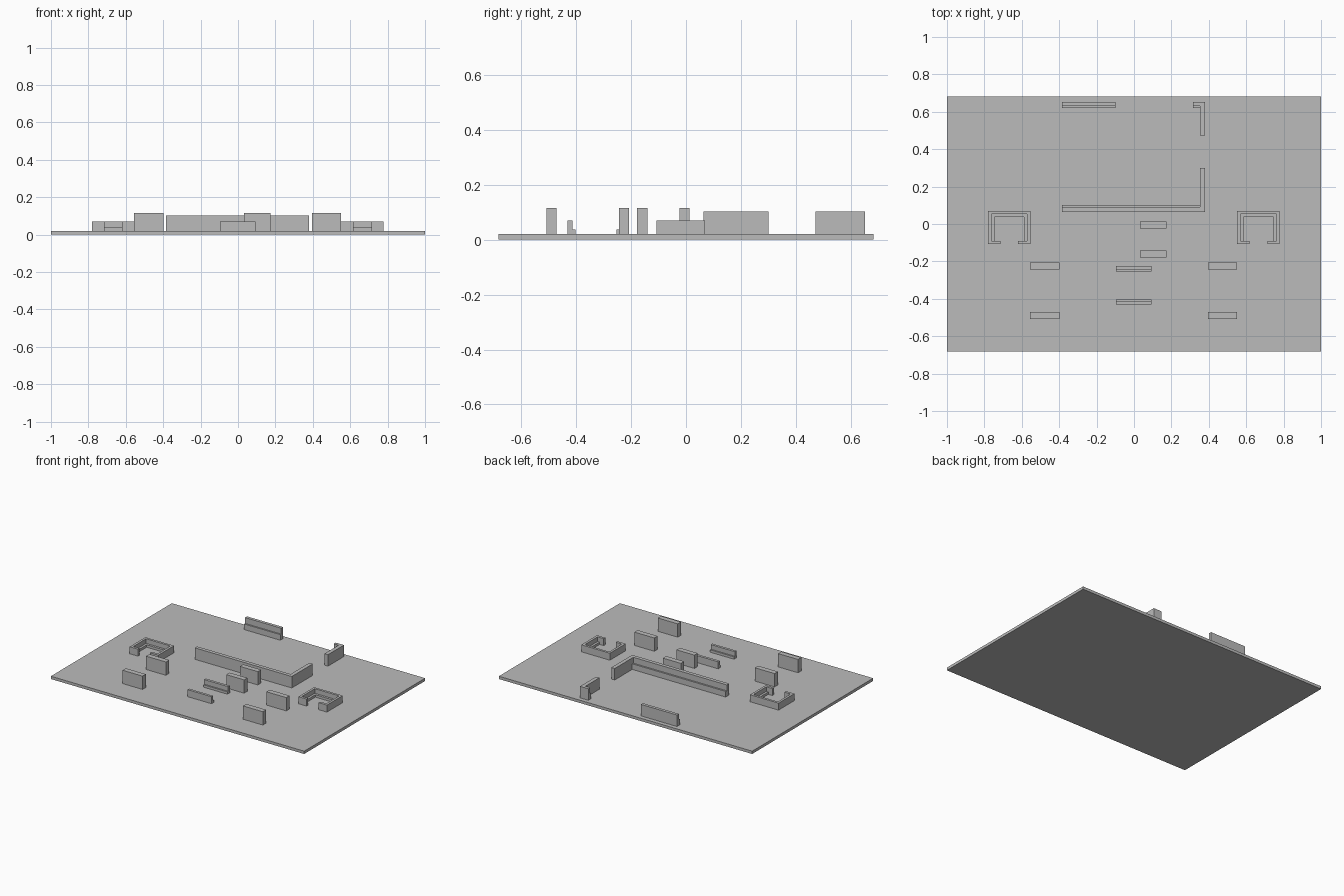
import bpy
import bmesh

if "Cube" in bpy.data.objects:
    bpy.data.objects.remove(bpy.data.objects["Cube"], do_unlink=True)

grey = bpy.data.materials.new("plain_grey")
grey.use_nodes = True
grey.diffuse_color = (0.5, 0.5, 0.5, 1)
grey.node_tree.nodes["Principled BSDF"].inputs["Base Color"].default_value = (0.5, 0.5, 0.5, 1)

FLOOR = 0.02


def prism(name, outline, top, bottom=FLOOR):
    """Extrude a counter-clockwise plan outline from bottom to top."""
    bm = bmesh.new()
    face = bm.faces.new([bm.verts.new((x, y, bottom)) for x, y in outline])
    ext = bmesh.ops.extrude_face_region(bm, geom=[face], use_keep_orig=True)
    for v in ext["geom"]:
        if isinstance(v, bmesh.types.BMVert):
            v.co.z = top
    bmesh.ops.recalc_face_normals(bm, faces=bm.faces)
    mesh = bpy.data.meshes.new(name)
    bm.to_mesh(mesh)
    bm.free()
    mesh.materials.append(grey)
    obj = bpy.data.objects.new(name, mesh)
    bpy.context.collection.objects.link(obj)
    return obj


def box(name, x0, x1, y0, y1, top, bottom=FLOOR):
    return prism(name, [(x0, y0), (x1, y0), (x1, y1), (x0, y1)], top, bottom)


# Ground slab
box("ground_slab", -1, 1, -0.682, 0.682, FLOOR, 0)

# Compound walls with a firing step along the inner side
WALL, STEP = 0.102, 0.06
prism("front_corner_wall", [(-0.385, 0.064), (0.38, 0.064), (0.38, 0.3),
                            (0.353, 0.3), (0.353, 0.09), (-0.385, 0.09)], WALL)
box("front_wall_step", -0.385, 0.353, 0.09, 0.102, STEP)
box("back_wall", -0.385, -0.1, 0.63, 0.652, WALL)
box("back_wall_step", -0.385, -0.1, 0.62, 0.63, STEP)
prism("back_corner_wall", [(0.353, 0.472), (0.38, 0.472), (0.38, 0.652),
                           (0.315, 0.652), (0.315, 0.63), (0.353, 0.63)], WALL)
box("back_corner_step", 0.315, 0.353, 0.62, 0.63, STEP)

# Tall cover blocks, a pair on each side and a pair near the middle
for side, x0, x1 in (("right", -0.555, -0.398), ("left", 0.395, 0.552)):
    box(side + "_front_block", x0, x1, -0.508, -0.471, 0.115)
    box(side + "_back_block", x0, x1, -0.244, -0.207, 0.115)
box("middle_front_block", 0.032, 0.173, -0.178, -0.141, 0.115)
box("middle_back_block", 0.032, 0.173, -0.024, 0.013, 0.115)

# Low barriers whose steps face each other
LOW, LOW_STEP = 0.07, 0.037
box("front_barrier", -0.097, 0.093, -0.431, -0.413, LOW)
box("front_barrier_step", -0.097, 0.093, -0.413, -0.403, LOW_STEP)
box("back_barrier", -0.097, 0.093, -0.243, -0.224, LOW)
box("back_barrier_step", -0.097, 0.093, -0.253, -0.243, LOW_STEP)

# Square enclosures with a front doorway and an inner step
for side, cx in (("right", -0.667), ("left", 0.665)):
    back, front, door_y = 0.07, -0.108, -0.09
    half, inner, step, door = 0.113, 0.096, 0.08, 0.048
    walls = [(-half, front), (-door, front), (-door, door_y), (-inner, door_y),
             (-inner, back - 0.017), (inner, back - 0.017), (inner, door_y),
             (door, door_y), (door, front), (half, front), (half, back), (-half, back)]
    ledge = [(-inner, door_y), (-step, door_y), (-step, back - 0.033),
             (step, back - 0.033), (step, door_y), (inner, door_y),
             (inner, back - 0.017), (-inner, back - 0.017)]
    prism(side + "_enclosure_wall", [(cx + x, y) for x, y in walls], LOW)
    prism(side + "_enclosure_step", [(cx + x, y) for x, y in ledge], LOW_STEP)
